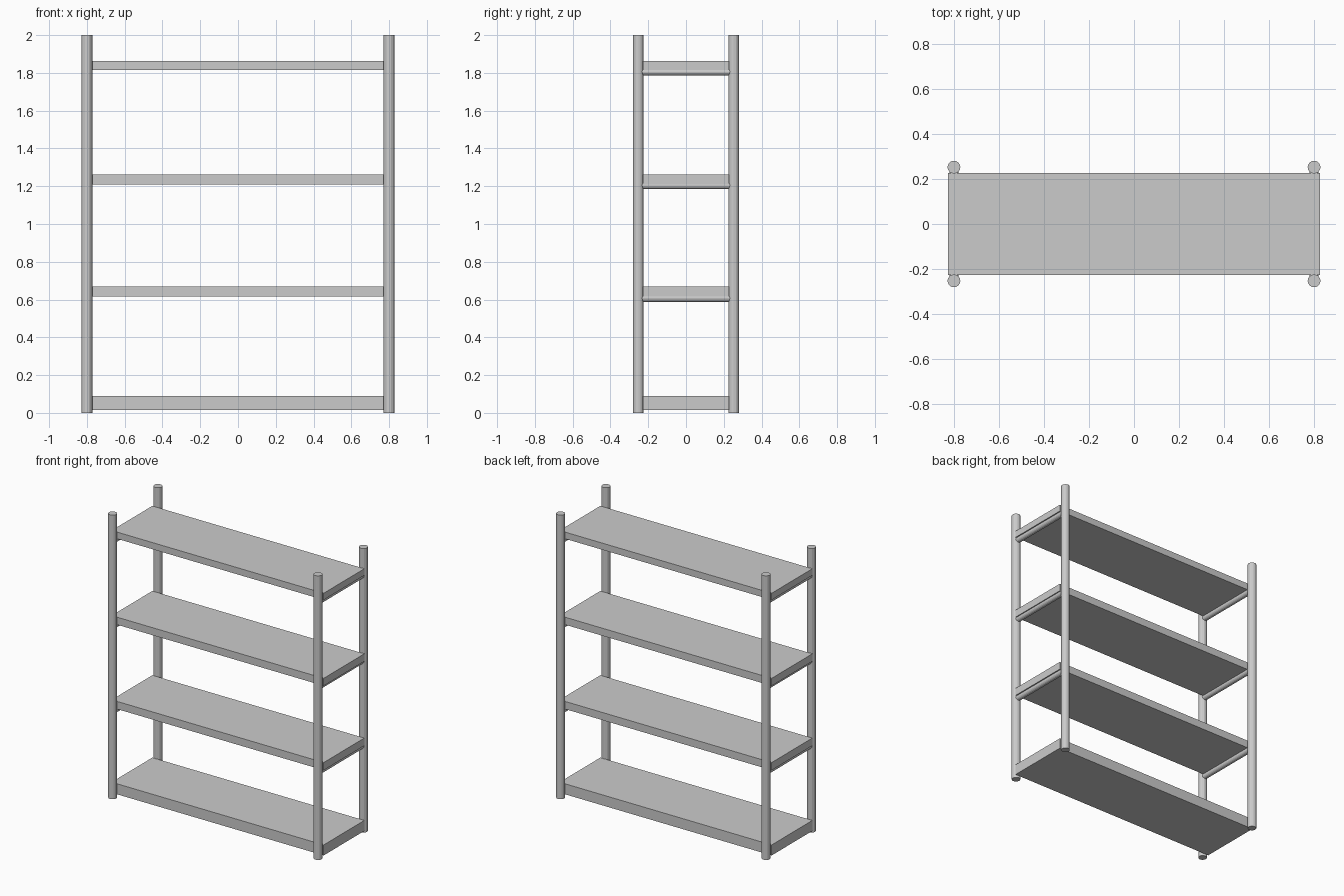
import bpy, math

if "Cube" in bpy.data.objects:
    bpy.data.objects.remove(bpy.data.objects["Cube"])

POST_X, POST_Y, POST_R = 0.80, 0.2525, 0.0285


def box(name, sx, sy, z0, z1):
    bpy.ops.mesh.primitive_cube_add(size=1, location=(0, 0, (z0 + z1) / 2))
    ob = bpy.context.object
    ob.name = name
    ob.scale = (sx, sy, z1 - z0)
    bpy.ops.object.transform_apply(location=False, rotation=False, scale=True)


def rod(name, loc, radius, length, rot=(0, 0, 0)):
    bpy.ops.mesh.primitive_cylinder_add(vertices=16, radius=radius, depth=length,
                                        location=loc, rotation=rot)
    bpy.context.object.name = name


# four upright posts
for sx in (-1, 1):
    for sy in (-1, 1):
        rod("post", (sx * POST_X, sy * POST_Y, 1.0), POST_R, 2.0)

# shelf boards: the bottom one is thicker
for z0, z1 in ((0.016, 0.09), (0.616, 0.67), (1.21, 1.263), (1.815, 1.862)):
    box("shelf", 1.652, 0.453, z0, z1)

# cross rods carrying the three upper shelves at each end
for z in (0.607, 1.205, 1.806):
    for sx in (-1, 1):
        rod("shelf_support", (sx * POST_X, 0, z), 0.02, 2 * POST_Y, (math.pi / 2, 0, 0))
